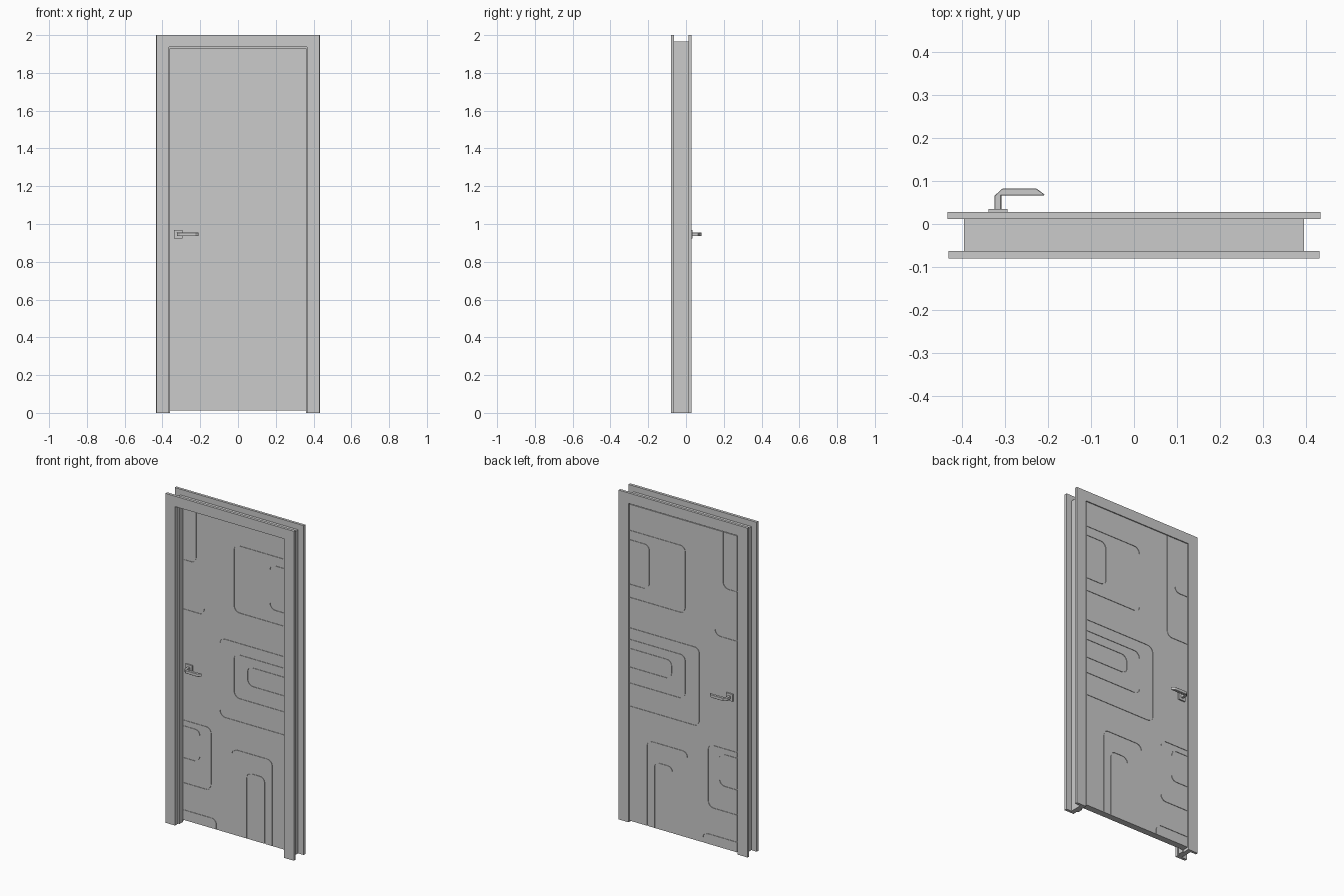
import bpy, bmesh
from mathutils import Vector

if "Cube" in bpy.data.objects:
    bpy.data.objects.remove(bpy.data.objects["Cube"])


def add_prism(bm, pts, lo, hi, axis='Y'):
    """Closed prism from a 2D outline: (x, z) along Y or (x, y) along Z."""
    def place(p, t):
        return (p[0], t, p[1]) if axis == 'Y' else (p[0], p[1], t)
    a = [bm.verts.new(place(p, lo)) for p in pts]
    b = [bm.verts.new(place(p, hi)) for p in pts]
    bm.faces.new(a)
    bm.faces.new(b[::-1])
    n = len(pts)
    for i in range(n):
        j = (i + 1) % n
        bm.faces.new((a[j], a[i], b[i], b[j]))


def finish(bm, name):
    bmesh.ops.recalc_face_normals(bm, faces=bm.faces[:])
    me = bpy.data.meshes.new(name)
    bm.to_mesh(me)
    bm.free()
    ob = bpy.data.objects.new(name, me)
    bpy.context.collection.objects.link(ob)
    return ob


def prism(name, pts, lo, hi, axis='Y'):
    bm = bmesh.new()
    add_prism(bm, pts, lo, hi, axis)
    return finish(bm, name)


def arch(name, xi, zi, xo, zo, y0, y1):
    """Upside-down U around the doorway."""
    return prism(name, [(-xo, 0), (-xo, zo), (xo, zo), (xo, 0),
                        (xi, 0), (xi, zi), (-xi, zi), (-xi, 0)], y0, y1)


def rect(x0, x1, z0, z1):
    return [(x0, z0), (x1, z0), (x1, z1), (x0, z1)]


# Frame: casings on both sides, jamb and door stop
arch("front_casing", .366, 1.937, .431, 2.0, -.080, -.063)
arch("back_casing", .366, 1.937, .433, 2.0, .012, .028)
arch("jamb", .367, 1.938, .395, 1.965, -.063, .012)
arch("door_stop", .359, 1.930, .367, 1.938, -.050, -.014)

# Door leaf
Y0, Y1 = -.013, .027
leaf = prism("door_leaf", rect(-.362, .362, .012, 1.933), Y0, Y1)


def rounded(path, r, seg=6):
    """Round the inner corners of a polyline."""
    p = [Vector(q) for q in path]
    out = [p[0]]
    for a, c, b in zip(p, p[1:], p[2:]):
        s = c + (a - c).normalized() * r
        e = c + (b - c).normalized() * r
        for i in range(seg + 1):
            t = i / seg
            # circular corner blended from tangent points
            w = .7071
            k = [(1 - t) ** 2, 2 * w * t * (1 - t), t * t]
            out.append((s * k[0] + c * k[1] + e * k[2]) / sum(k))
    out.append(p[-1])
    return out


def ribbon(pts, w):
    """Outline of a constant-width strip along a polyline."""
    left, right = [], []
    for i, p in enumerate(pts):
        d = (pts[min(i + 1, len(pts) - 1)] - pts[max(i - 1, 0)]).normalized()
        n = Vector((-d.y, d.x)) * w
        left.append(p + n)
        right.append(p - n)
    return left + right[::-1]


def side_box(edge, x, z0, z1):
    return [(edge, z1), (x, z1), (x, z0), (edge, z0)]


# Engraved lines, the same on both faces of the leaf
E = .38
paths = [
    side_box(E, -.015, 1.37, 1.777),
    side_box(E, .226, 1.45, 1.72),
    side_box(E, -.11, .71, 1.185),
    side_box(E, -.015, .85, 1.115),
    side_box(E, .076, .947, 1.06),
    side_box(-E, -.17, .24, .62),
    side_box(-E, -.245, .392, .585),
    [(-.215, 1.95), (-.215, 1.295), (-E, 1.295)],
    [(-.27, 1.95), (-.27, 1.595), (-E, 1.595)],
    [(-E, .075), (-.135, .075), (-.135, 0)],
    [(.24, 0), (.24, .533), (-.03, .533), (-.03, 0)],
    [(.19, 0), (.19, .415), (.07, .415), (.07, 0)],
]
bm = bmesh.new()
for path in paths:
    outline = ribbon(rounded(path, .035), .0025)
    add_prism(bm, outline, Y0 - .01, Y0 + .003)
    add_prism(bm, outline, Y1 - .003, Y1 + .01)
cutter = finish(bm, "groove_cutter")
cutter.hide_render = True
mod = leaf.modifiers.new("grooves", 'BOOLEAN')
mod.operation = 'DIFFERENCE'
mod.solver = 'EXACT'
mod.object = cutter
bpy.context.view_layer.objects.active = leaf
bpy.ops.object.modifier_apply(modifier=mod.name)
bpy.data.objects.remove(cutter)

# Lever handles: square rosette and bent lever on each face
HZ = .945
LEVER = [(-.324, .006), (-.324, .038), (-.306, .055), (-.226, .055),
         (-.207, .041), (-.209, .039), (-.308, .039), (-.308, .006)]
for side, face, s in (("front", Y0, -1), ("back", Y1, 1)):
    prism(side + "_rosette", rect(-.338, -.294, HZ - .022, HZ + .022),
          face, face + s * .008)
    lever = prism(side + "_lever", [(x, face + s * d) for x, d in LEVER],
                  HZ - .009, HZ + .009, 'Z')
    bev = lever.modifiers.new("soft_edges", 'BEVEL')
    bev.width = .0012
    bev.segments = 1
